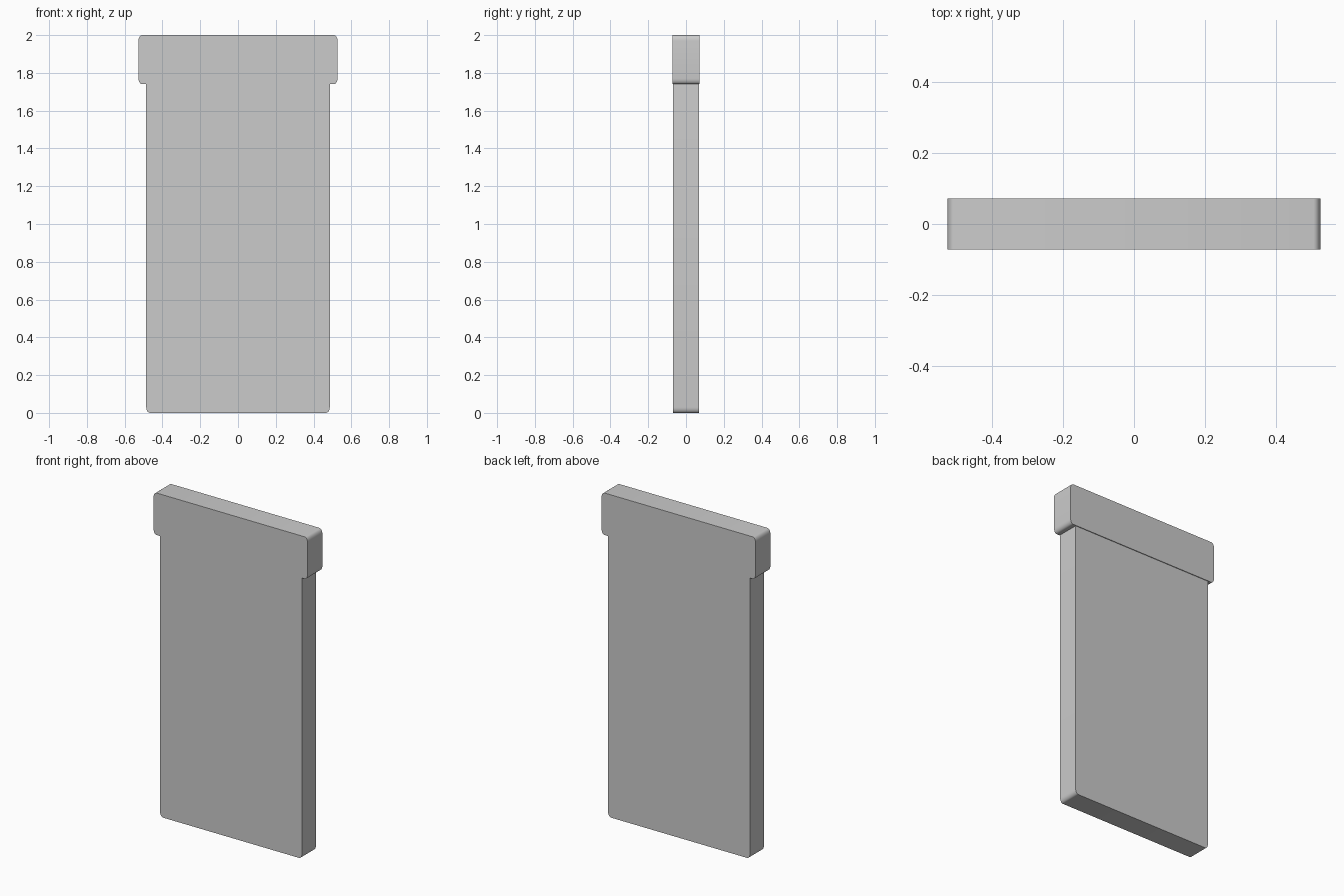
import bpy, bmesh, math

if "Cube" in bpy.data.objects:
    bpy.data.objects.remove(bpy.data.objects["Cube"])


def rounded_slab(name, half_w, half_d, z0, z1, rx, rz, segs=5):
    """Rounded rectangle in XZ, extruded along Y with crisp front/back rims."""
    centres = [(half_w - rx, z1 - rz, 0), (-half_w + rx, z1 - rz, 90),
               (-half_w + rx, z0 + rz, 180), (half_w - rx, z0 + rz, 270)]
    bm = bmesh.new()
    verts = []
    for cx, cz, start in centres:
        for i in range(segs + 1):
            a = math.radians(start + 90 * i / segs)
            verts.append(bm.verts.new((cx + rx * math.cos(a), -half_d, cz + rz * math.sin(a))))
    face = bm.faces.new(verts)
    ext = bmesh.ops.extrude_face_region(bm, geom=[face], use_keep_orig=True)
    moved = [g for g in ext["geom"] if isinstance(g, bmesh.types.BMVert)]
    bmesh.ops.translate(bm, verts=moved, vec=(0, 2 * half_d, 0))
    bmesh.ops.recalc_face_normals(bm, faces=bm.faces)
    mesh = bpy.data.meshes.new(name)
    bm.to_mesh(mesh)
    bm.free()
    obj = bpy.data.objects.new(name, mesh)
    bpy.context.collection.objects.link(obj)
    bpy.ops.object.select_all(action='DESELECT')
    obj.select_set(True)
    bpy.context.view_layer.objects.active = obj
    bpy.ops.object.shade_smooth_by_angle(angle=math.radians(35))
    return obj


# Tall panel, its top tucked into the cap
rounded_slab("panel", 0.486, 0.068, 0.0, 1.79, 0.02, 0.03)

# Wider, slightly thicker cap
rounded_slab("top_cap", 0.527, 0.0725, 1.74, 2.0, 0.02, 0.03)
